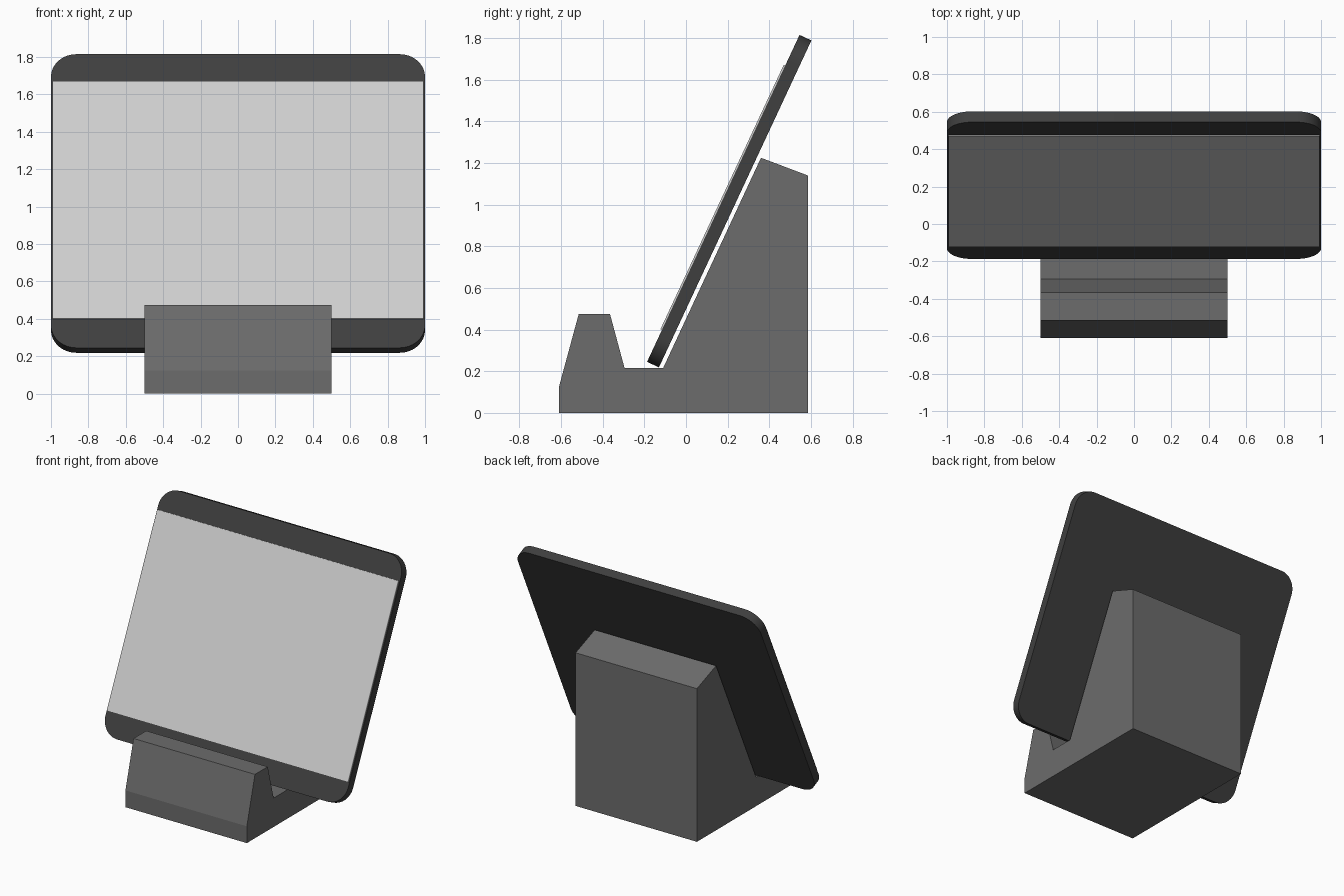
import bpy, bmesh
from math import radians, sin, cos, pi
from mathutils import Matrix

old = bpy.data.objects.get("Cube")
if old:
    bpy.data.objects.remove(old, do_unlink=True)


def material(name, rgb):
    mat = bpy.data.materials.new(name)
    mat.use_nodes = True
    mat.diffuse_color = (*rgb, 1)
    mat.node_tree.nodes["Principled BSDF"].inputs["Base Color"].default_value = (*rgb, 1)
    return mat


def prism(name, outline, depth, mat, matrix):
    """Extrude a flat outline along local z, centred on the outline plane."""
    bm = bmesh.new()
    face = bm.faces.new([bm.verts.new((x, y, -depth / 2)) for x, y in outline])
    out = bmesh.ops.extrude_face_region(bm, geom=[face])
    top = [v for v in out["geom"] if isinstance(v, bmesh.types.BMVert)]
    bmesh.ops.translate(bm, verts=top, vec=(0, 0, depth))
    bmesh.ops.recalc_face_normals(bm, faces=bm.faces)
    mesh = bpy.data.meshes.new(name)
    bm.to_mesh(mesh)
    bm.free()
    mesh.materials.append(mat)
    obj = bpy.data.objects.new(name, mesh)
    bpy.context.collection.objects.link(obj)
    obj.matrix_world = matrix
    return obj


def rounded_rect(w, h, r, steps):
    points = []
    for i, (sx, sy) in enumerate([(1, 1), (-1, 1), (-1, -1), (1, -1)]):
        for k in range(steps + 1):
            a = (i + k / steps) * pi / 2
            points.append((sx * (w / 2 - r) + r * cos(a), sy * (h / 2 - r) + r * sin(a)))
    return points


dark = material("dark casing", (0.05, 0.05, 0.05))
light = material("light screen", (0.62, 0.62, 0.62))
grey = material("grey stand", (0.15, 0.15, 0.15))

# Stand: side profile (y, z) extruded across the width
profile = [(-0.61, 0), (0.585, 0), (0.585, 1.14), (0.36, 1.225), (-0.11, 0.215),
           (-0.295, 0.215), (-0.365, 0.475), (-0.515, 0.475), (-0.61, 0.125)]
across = Matrix(((0, 0, 1, 0), (1, 0, 0, 0), (0, 1, 0, 0), (0, 0, 0, 1)))
prism("stand", profile, 1.0, grey, across)

# Tablet leaning back; the frame origin lies on its front face
lean = Matrix.Translation((0, 0.179, 1.03)) @ Matrix.Rotation(radians(65), 4, "X")
thick = 0.063
casing = prism("tablet_casing", rounded_rect(2, 1.732, 0.135, 12), thick, dark,
               lean @ Matrix.Translation((0, 0, -thick / 2)))
bpy.context.view_layer.objects.active = casing
casing.select_set(True)
bpy.ops.object.shade_smooth_by_angle(angle=radians(30))

# Screen plate standing slightly proud of the casing
screen = [(-0.993, -0.697), (0.993, -0.697), (0.993, 0.704), (-0.993, 0.704)]
prism("screen", screen, 0.009, light, lean @ Matrix.Translation((0, 0, 0.0035)))
